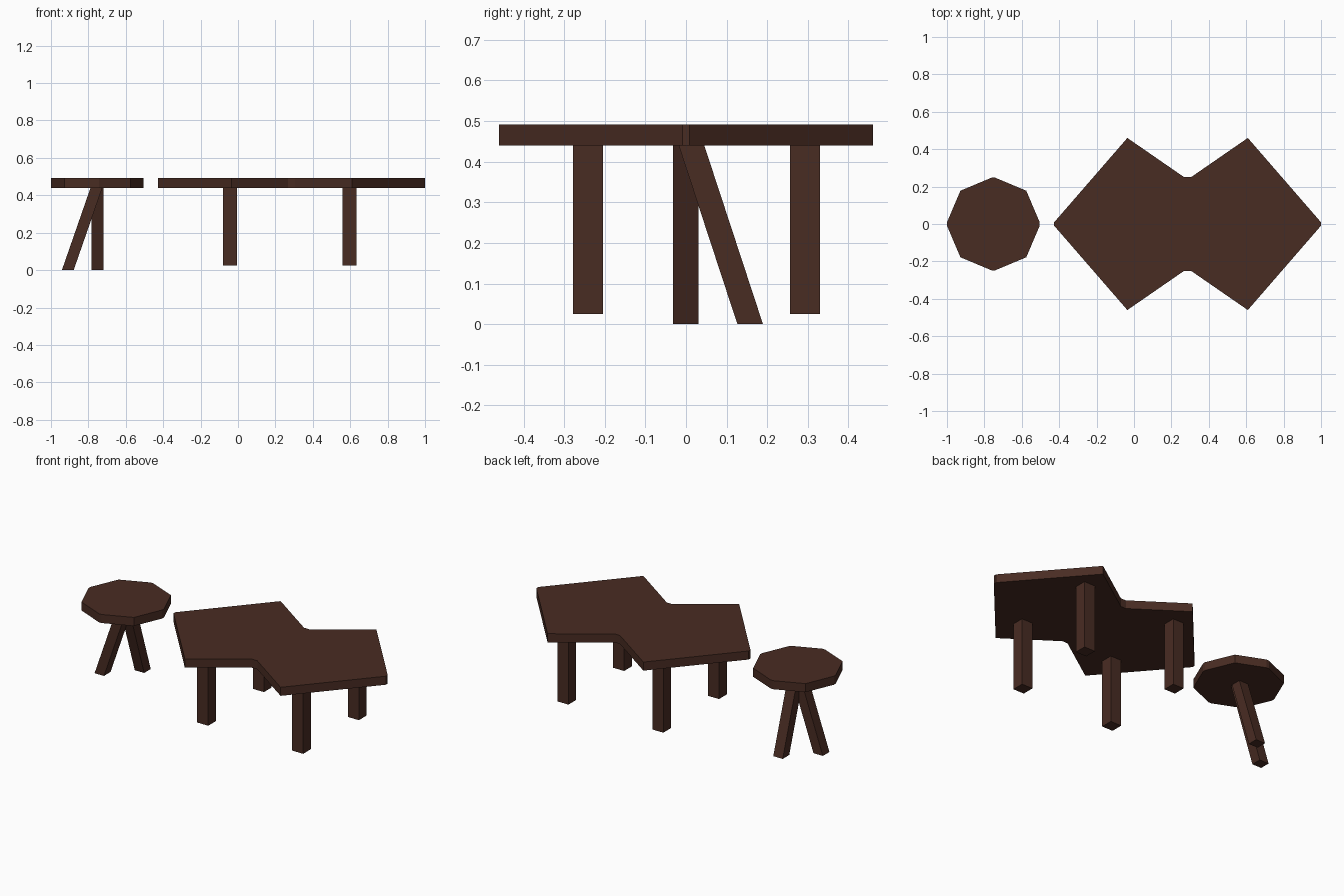
import bpy, bmesh

if "Cube" in bpy.data.objects:
    bpy.data.objects.remove(bpy.data.objects["Cube"])

wood = bpy.data.materials.new("dark brown wood")
wood.diffuse_color = (0.066, 0.025, 0.0165, 1)
wood.use_nodes = True
wood.node_tree.nodes["Principled BSDF"].inputs["Base Color"].default_value = wood.diffuse_color

TOP_Z, UNDER_Z = 0.492, 0.44


def loft(name, lower, upper, z0, z1):
    """Closed solid between two matching horizontal outlines."""
    bm = bmesh.new()
    a = [bm.verts.new((x, y, z0)) for x, y in lower]
    b = [bm.verts.new((x, y, z1)) for x, y in upper]
    n = len(a)
    bm.faces.new(a[::-1])
    bm.faces.new(b)
    for i in range(n):
        j = (i + 1) % n
        bm.faces.new((a[i], a[j], b[j], b[i]))
    bmesh.ops.recalc_face_normals(bm, faces=bm.faces)
    mesh = bpy.data.meshes.new(name)
    bm.to_mesh(mesh)
    bm.free()
    mesh.materials.append(wood)
    obj = bpy.data.objects.new(name, mesh)
    bpy.context.collection.objects.link(obj)
    return obj


def slab(name, cx, quarter):
    """Board whose outline is one quarter mirrored in x and y."""
    right = quarter + [(x, -y) for x, y in quarter[::-1]]
    outline = right + [(-x, y) for x, y in right[::-1]]
    outline = [(cx + x, y) for x, y in outline]
    loft(name, outline, outline, UNDER_Z, TOP_Z)


def leg(name, foot, head, width, z0):
    """Square leg, optionally leaning, cut level at both ends."""
    h = width / 2
    corners = [(-h, -h), (h, -h), (h, h), (-h, h)]
    loft(name,
         [(foot[0] + x, foot[1] + y) for x, y in corners],
         [(head[0] + x, head[1] + y) for x, y in corners],
         z0, UNDER_Z)


# Table top: double diamond with a narrow waist and blunt tips
slab("table_top", 0.2865, [(0.018, 0.25), (0.322, 0.46), (0.7135, 0.009)])

# Four straight table legs
for side, x in (("left", -0.042), ("right", 0.596)):
    for end, y in (("front", -0.2415), ("back", 0.2935)):
        leg(f"table_leg_{end}_{side}", (x, y), (x, y), 0.074, 0.025)

# Octagonal stool seat with slightly blunted points
slab("stool_seat", -0.752, [(0.009, 0.248), (0.176, 0.178), (0.248, 0.009)])

# Two leaning stool legs
leg("stool_leg_left", (-0.91, -0.001), (-0.757, -0.001), 0.063, 0)
leg("stool_leg_back", (-0.751, 0.158), (-0.751, 0.0135), 0.063, 0)
